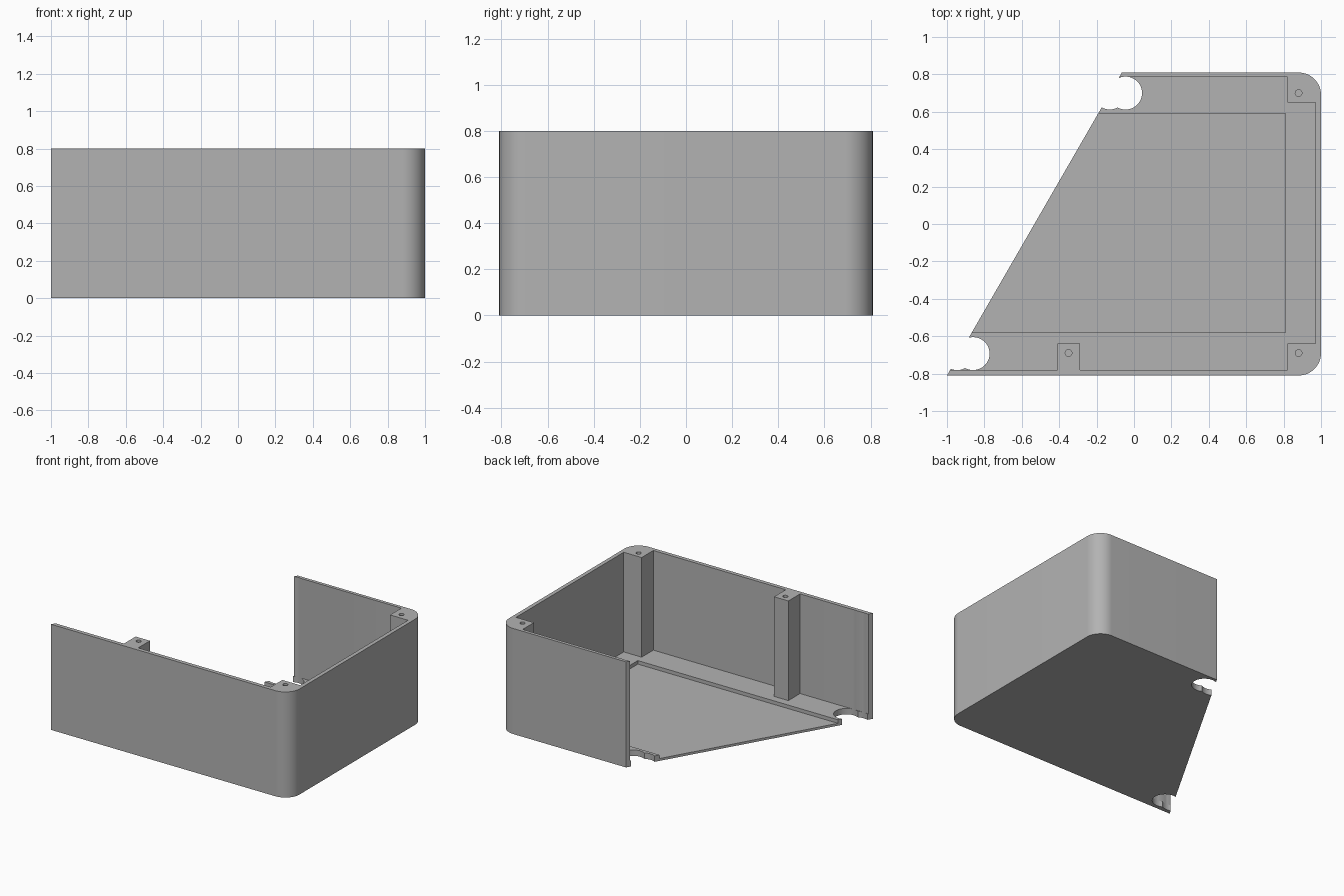
import bpy, bmesh
from math import cos, sin, pi

cube = bpy.data.objects.get("Cube")
if cube:
    bpy.data.objects.remove(cube, do_unlink=True)

HEIGHT, FLOOR, RECESS = 0.8, 0.045, 0.018

grey = bpy.data.materials.new("plain grey")
grey.use_nodes = True
colour = (0.45, 0.45, 0.45, 1)
grey.diffuse_color = colour
grey.node_tree.nodes["Principled BSDF"].inputs["Base Color"].default_value = colour


def arc(cx, cy, r, start, end, steps):
    angles = [start + (end - start) * i / steps for i in range(steps + 1)]
    return [(cx + r * cos(a), cy + r * sin(a)) for a in angles]


def circle(cx, cy, r, steps=48):
    return arc(cx, cy, r, 0, 2 * pi, steps)[:-1]


def prism(name, outline, z0, z1):
    """Extrude a counter-clockwise outline from z0 up to z1."""
    bm = bmesh.new()
    face = bm.faces.new([bm.verts.new((x, y, z0)) for x, y in outline])
    top = bmesh.ops.extrude_face_region(bm, geom=[face])["geom"]
    bmesh.ops.translate(bm, vec=(0, 0, z1 - z0),
                        verts=[g for g in top if isinstance(g, bmesh.types.BMVert)])
    bmesh.ops.recalc_face_normals(bm, faces=bm.faces)
    mesh = bpy.data.meshes.new(name)
    bm.to_mesh(mesh)
    bm.free()
    mesh.materials.append(grey)
    obj = bpy.data.objects.new(name, mesh)
    bpy.context.collection.objects.link(obj)
    return obj


def cut(target, outline, z0, z1):
    """Subtract a prism from the target and discard the cutter."""
    cutter = prism("cutter", outline, z0, z1)
    cutter.hide_render = True
    mod = target.modifiers.new("cut", "BOOLEAN")
    mod.operation, mod.solver, mod.object = "DIFFERENCE", "EXACT", cutter
    bpy.context.view_layer.objects.active = target
    bpy.ops.object.modifier_apply(modifier=mod.name)
    bpy.data.objects.remove(cutter, do_unlink=True)


# Outer body: two rounded corners on the right, a slanted open side on the left
body = [(-1, -0.81)]
body += arc(0.88, -0.69, 0.12, -pi / 2, 0, 16)
body += arc(0.88, 0.69, 0.12, 0, pi / 2, 16)
body += [(-0.065, 0.81)]
case = prism("enclosure_shell", body, 0, HEIGHT)

# Cavity, notched so that three screw posts stay standing
cavity = [(-1.5, -0.78), (-0.41, -0.78), (-0.41, -0.64), (-0.29, -0.64),
          (-0.29, -0.78), (0.82, -0.78), (0.82, -0.64), (0.97, -0.64),
          (0.97, 0.65), (0.82, 0.65), (0.82, 0.785), (-1.5, 0.785)]
cut(case, cavity, FLOOR, 1)

# Shallow recess in the floor
cut(case, [(-1.5, -0.58), (0.81, -0.58), (0.81, 0.59), (-1.5, 0.59)], RECESS, 0.5)

# Paired overlapping round openings at both ends of the slanted side
for x, y in ((-0.86, -0.693), (-0.045, 0.7)):
    for shift in (0, -0.085):
        cut(case, circle(x + shift, y, 0.088), -0.1, 1)

# Screw holes in the posts
for x, y in ((0.88, 0.7), (0.88, -0.69), (-0.35, -0.69)):
    cut(case, circle(x, y, 0.018, 24), 0.5, 1)

# Smooth the rounded faces, keep the edges sharp
bpy.ops.object.select_all(action="DESELECT")
case.select_set(True)
bpy.context.view_layer.objects.active = case
bpy.ops.object.shade_smooth_by_angle(angle=pi / 6)
